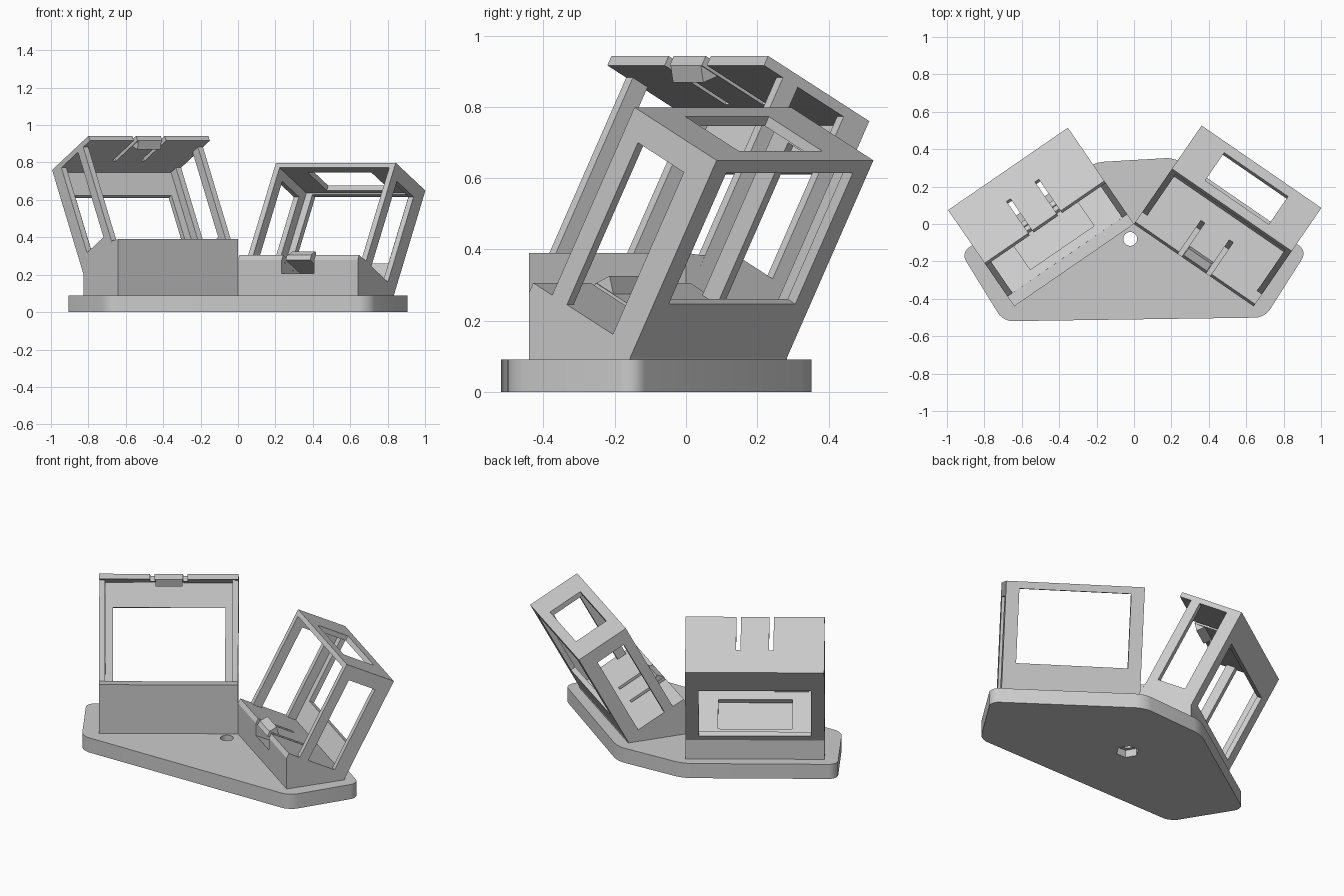
import bpy, bmesh, math
from mathutils import Matrix, Vector

old = bpy.data.objects.get("Cube")
if old:
    bpy.data.objects.remove(old)

grey = bpy.data.materials.new("plain_grey")
grey.use_nodes = True
grey.diffuse_color = (0.6, 0.6, 0.6, 1)
grey.node_tree.nodes["Principled BSDF"].inputs["Base Color"].default_value = (0.6, 0.6, 0.6, 1)

TILT, YAW = math.radians(28), math.radians(34.5)
WIDTH, HEIGHT, DEPTH, TRAY = 0.777, 0.627, 0.317, 0.39
WALL, PLATE = 0.033, 0.03
FLOOR = 0.09


def solid(name, ring, offset, matrix=Matrix()):
    """Sweep a flat ring of points along an offset into a closed solid."""
    bm = bmesh.new()
    face = bm.faces.new([bm.verts.new(p) for p in ring])
    swept = bmesh.ops.extrude_face_region(bm, geom=[face])["geom"]
    bmesh.ops.translate(bm, vec=offset, verts=[g for g in swept if isinstance(g, bmesh.types.BMVert)])
    bmesh.ops.recalc_face_normals(bm, faces=bm.faces)
    mesh = bpy.data.meshes.new(name)
    bm.to_mesh(mesh)
    bm.free()
    mesh.materials.append(grey)
    ob = bpy.data.objects.new(name, mesh)
    ob.matrix_world = matrix
    bpy.context.collection.objects.link(ob)
    return ob


def side_prism(name, profile, x0, x1, matrix):
    return solid(name, [(x0, y, z) for y, z in profile], (x1 - x0, 0, 0), matrix)


def post(name, sides, x, y, radius, z0, z1):
    ring = [(x + radius * math.cos(math.tau * i / sides),
             y + radius * math.sin(math.tau * i / sides), z0) for i in range(sides)]
    return solid(name, ring, (0, 0, z1 - z0))


def cut(target, *cutters):
    for c in cutters:
        c.hide_render = True
        mod = target.modifiers.new("cut", 'BOOLEAN')
        mod.operation, mod.solver, mod.object = 'DIFFERENCE', 'EXACT', c
        bpy.context.view_layer.update()
        bpy.context.view_layer.objects.active = target
        with bpy.context.temp_override(object=target, active_object=target):
            bpy.ops.object.modifier_apply(modifier=mod.name)
        bpy.data.objects.remove(c)


def smooth(ob):
    bpy.ops.object.select_all(action='DESELECT')
    ob.select_set(True)
    bpy.context.view_layer.objects.active = ob
    bpy.ops.object.shade_smooth_by_angle(angle=math.radians(30))


# Base plate with rounded corners, a screw hole and a nut pocket beneath
outline = [(-0.70, -0.52), (0.70, -0.50), (0.925, -0.145), (0.22, 0.355), (-0.21, 0.33), (-0.925, -0.155)]
base = solid("base_plate", [(x, y, 0) for x, y in outline], (0, 0, FLOOR))
bm = bmesh.new()
bm.from_mesh(base.data)
uprights = [e for e in bm.edges if abs(e.verts[0].co.z - e.verts[1].co.z) > FLOOR / 2]
bmesh.ops.bevel(bm, geom=uprights, offset=0.05, segments=6, profile=0.5, affect='EDGES')
bm.to_mesh(base.data)
bm.free()
cut(base, post("hole", 32, -0.02, -0.08, 0.037, -0.1, 0.2),
    post("nut", 6, -0.02, -0.08, 0.065, -0.1, 0.045))
smooth(base)


def holder(side, x0, yaw, back, lift, flipped, block_profile):
    """One open frame leaning back; the flipped one has its slotted tray on top."""
    turn = Matrix.Rotation(yaw, 4, 'Z')
    lean = turn @ Matrix.Translation((0, back, lift)) @ Matrix.Rotation(-TILT, 4, 'X')
    x1, mid = x0 + WIDTH, x0 + WIDTH / 2

    def height(m):
        return HEIGHT - m if flipped else m

    def block(name, a, b, d0, d1, m0, m1):
        profile = [(-d0, height(m0)), (-d1, height(m0)), (-d1, height(m1)), (-d0, height(m1))]
        return side_prism(name, profile, a, b, lean)

    # Frame: back wall, side walls and end plate, each with its window
    frame = block(side + "_frame", x0, x1, 0, DEPTH, PLATE, HEIGHT)
    cut(frame,
        block("hollow", x0 + WALL, x1 - WALL, PLATE, 1, -0.1, HEIGHT - PLATE),
        block("back_window", x0 + 0.075, x1 - 0.075, -0.1, 0.1, PLATE + 0.14, HEIGHT - 0.04),
        block("side_window", x0 - 0.1, x1 + 0.1, 0.083, 0.26, PLATE, HEIGHT - 0.082),
        block("end_window", mid - 0.207, mid + 0.207, 0.057, 0.262, HEIGHT - 0.1, HEIGHT + 0.1))

    # Tray plate with two slots that free a springy tongue
    tray = block(side + "_tray", x0, x1, 0, TRAY, 0, PLATE)
    cut(tray, *[block("slot", mid + s - 0.0125, mid + s + 0.0125, 0.157, 0.5, -0.1, 0.1)
                for s in (-0.092, 0.092)])

    # Catch at the tip of the tongue
    catch = [(-TRAY, height(PLATE)), (-0.36, height(0.068)), (-0.325, height(PLATE))]
    side_prism(side + "_catch", catch, mid - 0.075, mid + 0.075, lean)

    # Pedestal; under a low tray it is hollowed so the tongue can flex
    pedestal = side_prism(side + "_pedestal", block_profile, x0, x1, turn)
    if not flipped:
        cut(pedestal, block("flex_pocket", mid - 0.105, mid + 0.105, 0.157, 0.6, -0.065, 0.1))


holder("left", 0, -YAW, 0.344, 0.096, False,
       [(0, FLOOR), (0, 0.279), (0.344, 0.096), (0.344, FLOOR)])
holder("right", -WIDTH, YAW, 0.33, 0.206, True,
       [(0, FLOOR), (0, 0.39), (0.064, 0.382), (0.05, 0.355), (0.33, 0.206), (0.33, FLOOR)])
